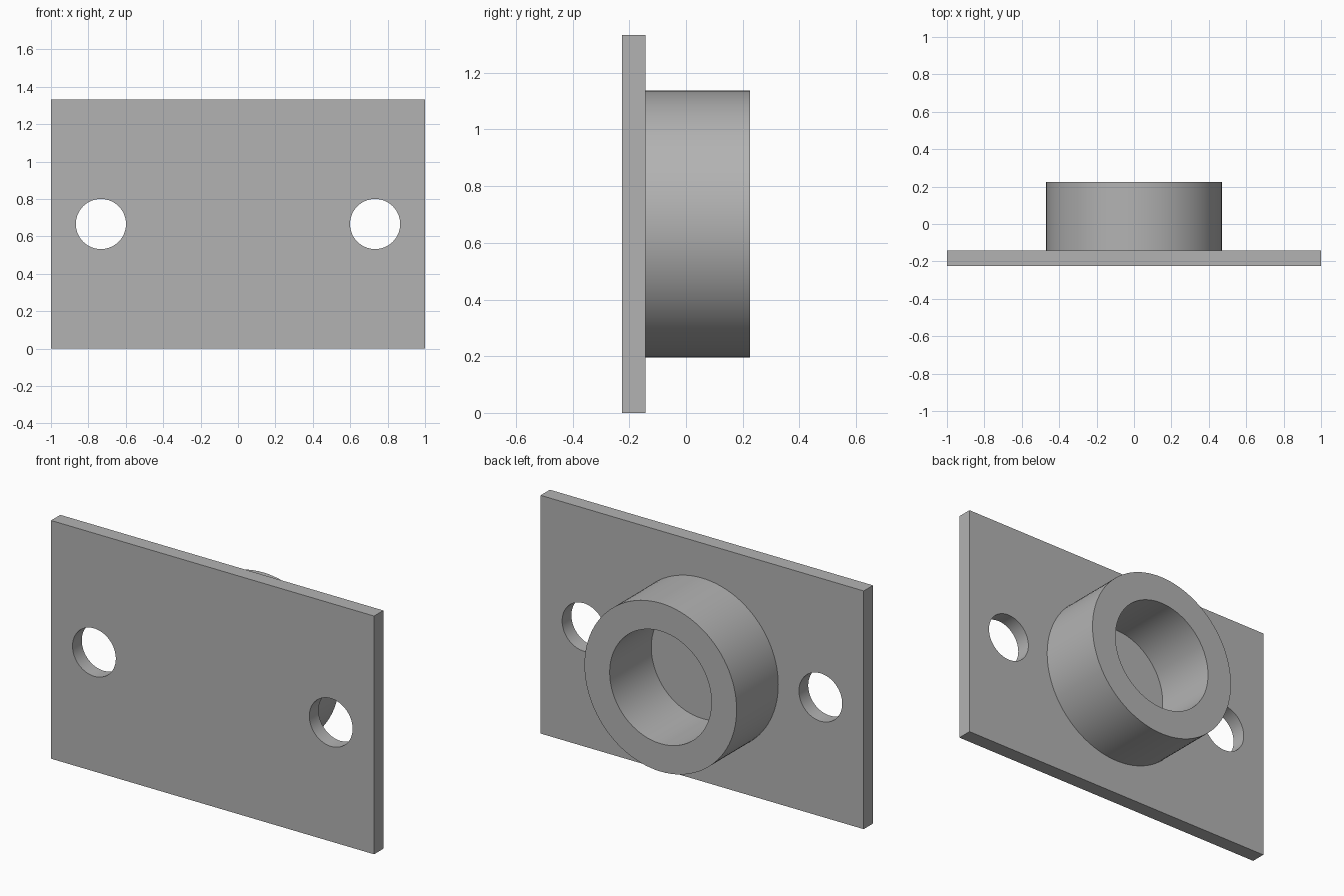
import bpy
import math

default_cube = bpy.data.objects.get("Cube")
if default_cube:
    bpy.data.objects.remove(default_cube, do_unlink=True)

WIDTH, HEIGHT = 2.0, 1.333
FRONT, SEAT, BACK = -0.225, -0.143, 0.225   # plate front, plate back, collar end
MID_Z = HEIGHT / 2
SEGMENTS = 96

grey = bpy.data.materials.new("plain grey")
grey.use_nodes = True
colour = (0.45, 0.45, 0.45, 1)
grey.diffuse_color = colour
grey.node_tree.nodes["Principled BSDF"].inputs["Base Color"].default_value = colour


def cylinder(name, radius, x, y0, y1):
    """Cylinder lying along y between y0 and y1, at mid height."""
    bpy.ops.mesh.primitive_cylinder_add(
        vertices=SEGMENTS, radius=radius, depth=y1 - y0,
        location=(x, (y0 + y1) / 2, MID_Z), rotation=(math.pi / 2, 0, 0))
    obj = bpy.context.object
    obj.name = name
    obj.data.materials.append(grey)
    return obj


def select(obj):
    bpy.ops.object.select_all(action='DESELECT')
    obj.select_set(True)
    bpy.context.view_layer.objects.active = obj


def drill(obj, cutter):
    """Subtract the cutter from the object, then discard it."""
    select(obj)
    mod = obj.modifiers.new("hole", 'BOOLEAN')
    mod.operation = 'DIFFERENCE'
    mod.solver = 'EXACT'
    mod.object = cutter
    bpy.ops.object.modifier_apply(modifier=mod.name)
    bpy.data.objects.remove(cutter, do_unlink=True)


# Mounting plate with two bolt holes
bpy.ops.mesh.primitive_cube_add(size=1, location=(0, (FRONT + SEAT) / 2, MID_Z))
plate = bpy.context.object
plate.name = "mounting_plate"
plate.scale = (WIDTH, SEAT - FRONT, HEIGHT)
bpy.ops.object.transform_apply(location=False, rotation=False, scale=True)
plate.data.materials.append(grey)
for side in (-1, 1):
    drill(plate, cylinder("bolt_hole", 0.134, side * 0.733, FRONT - 0.1, SEAT + 0.1))

# Round collar on the back, its bore ending at the plate
collar = cylinder("collar", 0.471, 0, SEAT, BACK)
drill(collar, cylinder("bore", 0.315, 0, SEAT - 0.1, BACK + 0.1))

# Smooth round walls, crisp rims
for part in (plate, collar):
    select(part)
    bpy.ops.object.shade_smooth_by_angle(angle=math.radians(30))
